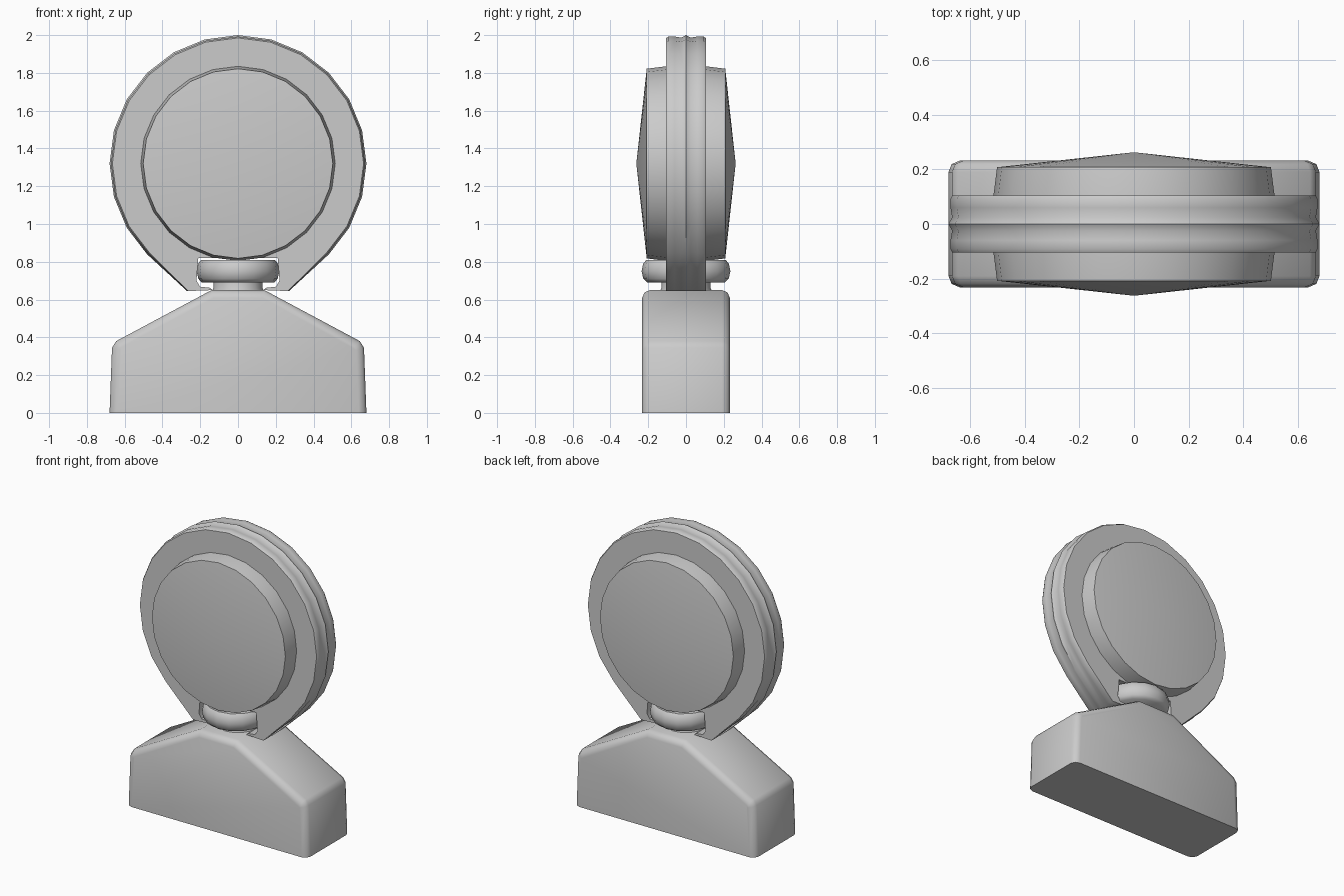
import bpy, bmesh, math

if "Cube" in bpy.data.objects:
    bpy.data.objects.remove(bpy.data.objects["Cube"])

grey = bpy.data.materials.new("light grey")
grey.use_nodes = True
colour = (0.6, 0.6, 0.6, 1)
grey.diffuse_color = colour
grey.node_tree.nodes["Principled BSDF"].inputs["Base Color"].default_value = colour

HUB = 1.32      # height of the disc centre
SIDES = 24


def finish(bm, name, angle):
    bmesh.ops.recalc_face_normals(bm, faces=bm.faces)
    mesh = bpy.data.meshes.new(name)
    bm.to_mesh(mesh)
    bm.free()
    obj = bpy.data.objects.new(name, mesh)
    bpy.context.collection.objects.link(obj)
    mesh.materials.append(grey)
    bpy.ops.object.select_all(action='DESELECT')
    obj.select_set(True)
    bpy.context.view_layer.objects.active = obj
    bpy.ops.object.shade_smooth_by_angle(angle=math.radians(angle))
    return obj


def loft(bm, loops):
    """Skin a list of equal length point loops and close both ends."""
    rows = [[bm.verts.new(p) for p in loop] for loop in loops]
    n = len(rows[0])
    for a, b in zip(rows, rows[1:]):
        for i in range(n):
            j = (i + 1) % n
            bm.faces.new((a[i], a[j], b[j], b[i]))
    bm.faces.new(rows[0])
    bm.faces.new(rows[-1])


def circle(radius, sides=SIDES):
    return [(radius * math.cos(math.tau * i / sides),
             radius * math.sin(math.tau * i / sides)) for i in range(sides)]


# Base: sloped-shoulder block with rounded front and back edges
half = [(0.68, 0), (0.667, 0.345), (0.645, 0.38), (0.14, 0.65)]
outline = half + [(-x, z) for x, z in reversed(half)]
bm = bmesh.new()
loft(bm, [[(x, y, z) for x, z in outline] for y in (-0.232, 0.232)])
rim = [e for e in bm.edges
       if abs(e.verts[0].co.y - e.verts[1].co.y) < 0.01
       and max(v.co.z for v in e.verts) > 0.01]
bmesh.ops.bevel(bm, geom=rim, offset=0.075, segments=2, profile=0.5,
                affect='EDGES', clamp_overlap=True)
finish(bm, "base", 50)

# Neck and collar: turned about the vertical axis
bm = bmesh.new()
loft(bm, [[(x, y, z) for x, y in circle(r, 16)]
          for r, z in ((0.15, 0.62), (0.13, 0.66), (0.13, 0.72))])
finish(bm, "neck", 40)

bm = bmesh.new()
loft(bm, [[(x * 0.93, y, z) for x, y in circle(r, 16)]
          for r, z in ((0.205, 0.69), (0.226, 0.71), (0.235, 0.75),
                       (0.227, 0.79), (0.21, 0.81))])
finish(bm, "collar", 50)

# Ring housing: round disc with a flat foot, notched around the collar
arc = [(0.68 * math.cos(math.radians(a)), 0.68 * math.sin(math.radians(a)))
       for a in range(-45, 226, 15)]
foot = [(0.27, 0.645), (0.14, 0.65), (0.15, 0.662), (0.205, 0.668),
        (0.225, 0.70), (0.215, 0.82)]
foot_right = [(x, z - HUB) for x, z in foot]
foot_left = [(-x, z) for x, z in foot_right]
outline = arc + foot_left + foot_right[::-1]
bands = [(0.105, 0.978), (0.092, 0.989), (0.06, 0.989), (0.025, 0.98)]
sections = ([(-y, s) for y, s in bands] + [(0, 1.0)]
            + [(y, s) for y, s in reversed(bands)])
bm = bmesh.new()
loft(bm, [[(x * s, y, HUB + (z * s if z > -0.5 else z)) for x, z in outline]
          for y, s in sections])
finish(bm, "ring_housing", 50)

# Lenses: shallow cones on tapered drums, front and back
for name, side in (("front_lens", -1), ("back_lens", 1)):
    bm = bmesh.new()
    loft(bm, [[(x, side * y, HUB + z) for x, z in circle(r)]
              for r, y in ((0.515, 0.09), (0.515, 0.105), (0.502, 0.208))])
    cap = max(bm.faces, key=lambda f: side * f.calc_center_median().y)
    poked = bmesh.ops.poke(bm, faces=[cap])
    poked["verts"][0].co.y = side * 0.263
    finish(bm, name, 50)
